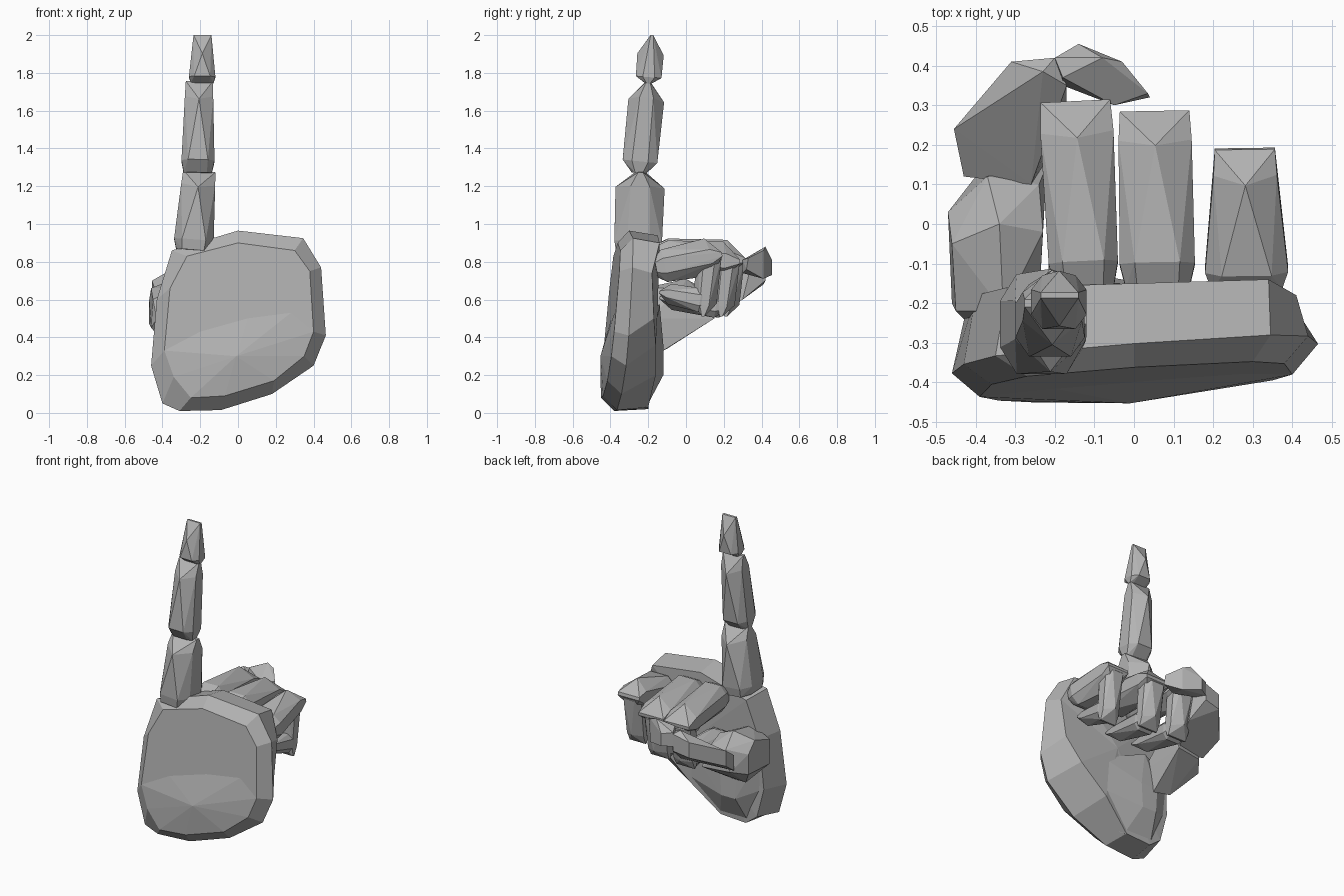
import bpy
import bmesh
from mathutils import Vector

cube = bpy.data.objects.get("Cube")
if cube:
    bpy.data.objects.remove(cube, do_unlink=True)

grey = bpy.data.materials.new("plain grey")
grey.use_nodes = True
GREY = (0.45, 0.45, 0.45, 1)
grey.diffuse_color = GREY
grey.node_tree.nodes["Principled BSDF"].inputs["Base Color"].default_value = GREY


def finish(bm, name):
    bmesh.ops.recalc_face_normals(bm, faces=bm.faces[:])
    mesh = bpy.data.meshes.new(name)
    bm.to_mesh(mesh)
    bm.free()
    mesh.materials.append(grey)
    obj = bpy.data.objects.new(name, mesh)
    bpy.context.collection.objects.link(obj)


def hull(name, points):
    bm = bmesh.new()
    for p in points:
        bm.verts.new(p)
    bmesh.ops.convex_hull(bm, input=bm.verts[:])
    loose = [v for v in bm.verts if not v.link_faces]
    bmesh.ops.delete(bm, geom=loose, context="VERTS")
    finish(bm, name)


def segment(name, a, b, back, w0, w1, h0, h1, cap=0.35, peak=0.79):
    """Faceted finger bone: eight-sided start, a peak on both sides, a thin wedge end."""
    a, b = Vector(a), Vector(b)
    axis = b - a
    side = axis.cross(Vector(back)).normalized()
    up = side.cross(axis).normalized()
    pts = []
    for t, w, h in ((0, w0 * 0.85, h0 * cap * 0.5), (0, w0 * 0.55, h0 * cap),
                    (0.13, w0, h0 * 0.45), (0.13, w0 * 0.6, h0 * 0.97),
                    (peak + 0.04, w1, h1 * 0.38), (1, w1 * 0.95, h1 * 0.1)):
        pts += [a + axis * t + side * w * i / 2 + up * h * j / 2
                for i in (-1, 1) for j in (-1, 1)]
    pts += [a + axis * peak + up * h1 * j / 2 for j in (-1, 1)]
    hull(name, pts)


# Palm: rim rings lofted from the back of the hand to the inside
outer = [(-.35, .86), (0, .965), (.345, .925), (.44, .77), (.465, .41), (.40, .25),
         (.18, .10), (-.09, .015), (-.31, .01), (-.40, .05), (-.46, .25), (-.43, .6)]
inner = [(-.27, .83), (0, .90), (.30, .86), (.38, .75), (.40, .43), (.35, .30),
         (.19, .17), (-.07, .09), (-.25, .08), (-.34, .19), (-.39, .33), (-.36, .66)]
hollow = [(-.32, -.16, .84), (0, -.15, .94), (.34, -.14, .9), (.41, -.18, .74),
          (.38, -.17, .5), (.27, -.16, .36), (.08, -.16, .2), (-.11, -.2, .03),
          (-.29, -.2, .02), (-.37, -.2, .08), (-.42, -.2, .27), (-.4, -.18, .6)]
arc = [(.28, .53), (.05, .5), (-.2, .43)]

bm = bmesh.new()


def front_y(x, z):
    return -0.443 + 0.09 * z + 0.06 * x


front = [bm.verts.new((x, front_y(x, z), z)) for x, z in inner]
rim = [bm.verts.new((x, -0.36 + 0.06 * z + 0.07 * x, z)) for x, z in outer]
inside = [bm.verts.new(p) for p in hollow]
palm_centre = bm.verts.new((0, -.15, .55))
for r0, r1 in ((front, rim), (rim, inside)):
    for i in range(len(r0)):
        j = (i + 1) % len(r0)
        bm.faces.new((r0[i], r0[j], r1[j], r1[i]))
# Flat upper back of the hand, and a shallow fan swelling near the wrist
crease = [bm.verts.new((x, front_y(x, z), z)) for x, z in arc]
bm.faces.new(front[10:] + front[:5] + crease)
swell = bm.verts.new((-0.01, -0.453, 0.30))
for loop, tip in ((front[4:11] + crease[::-1], swell), (inside, palm_centre)):
    for i in range(len(loop)):
        bm.faces.new((loop[i], loop[(i + 1) % len(loop)], tip))
finish(bm, "palm")

# Heel of the hand under the thumb
hull("thumb_heel", [(-.42, -.22, .27), (-.30, -.21, .03), (-.1, -.21, .03), (.17, -.33, .11),
                    (.08, -.16, .24), (-.27, -.12, .2), (-.17, -.12, .2), (-.16, -.12, .36),
                    (-.28, -.12, .36), (.1, -.16, .45), (-.41, -.19, .5), (-.2, -.14, .58)])

# Pointing finger
FRONT, TOP, REAR, DOWN = (0, -1, 0), (0, 0, 1), (0, 1, 0), (0, 0, -1)
segment("index_base", (-.238, -.255, .86), (-.205, -.24, 1.28), FRONT, .21, .18, .26, .26, .9)
segment("index_middle", (-.213, -.25, 1.27), (-.205, -.2, 1.755), FRONT, .175, .15, .19, .19, .4)
segment("index_tip", (-.19, -.2, 1.745), (-.188, -.18, 2), FRONT, .14, .1, .14, .14, .25, .6)

# Curled fingers: knuckle x, joint x, reach, knuckle and joint heights, widths, tip height
for name, x0, x1, reach, z0, z1, w0, w1, zt in (
        ("middle", -.125, -.148, .31, .84, .81, .175, .185, .56),
        ("ring", .06, .052, .285, .83, .8, .19, .185, .56),
        ("pinky", .285, .28, .19, .77, .84, .21, .16, .59)):
    segment(name + "_base", (x0, -.16, z0), (x1, reach, z1), TOP, w0, w1, .18, .2, .6)
    segment(name + "_middle", (x1, reach - .06, z1 + .03), (x1, reach - .1, .51), REAR,
            w1 * .8, w1 * .75, .13, .13)
    segment(name + "_tip", (x1, reach - .08, zt), (x1 - .01, -.14, zt + .05), DOWN,
            w1 * .8, w1 * .65, .13, .11)

# Thumb
hull("thumb_base", [(-.46, -.20, .45), (-.47, .03, .47), (-.47, .03, .60), (-.46, -.05, .66),
                    (-.45, -.22, .60), (-.40, .12, .50), (-.37, .12, .64), (-.34, 0, .71),
                    (-.23, -.02, .66), (-.24, .10, .62), (-.22, .15, .50), (-.25, -.12, .33),
                    (-.36, -.10, .34), (-.24, -.20, .50), (-.43, -.24, .50), (-.33, -.22, .66)])
hull("thumb_middle", [(-.43, .12, .52), (-.43, .12, .62), (-.25, .10, .50), (-.26, .10, .63),
                      (-.455, .24, .60), (-.455, .24, .70), (-.31, .41, .68), (-.31, .41, .78),
                      (-.20, .42, .70), (-.20, .42, .81), (-.17, .30, .60), (-.23, .385, .83),
                      (-.17, .35, .80)])
hull("thumb_tip", [(-.20, .42, .73), (-.20, .42, .82), (-.14, .455, .73), (-.14, .455, .81),
                   (-.03, .41, .71), (-.03, .41, .86), (.04, .32, .76), (.035, .33, .82),
                   (-.05, .30, .74), (-.05, .30, .81), (-.18, .35, .74), (-.18, .37, .84),
                   (-.08, .42, .88)])
